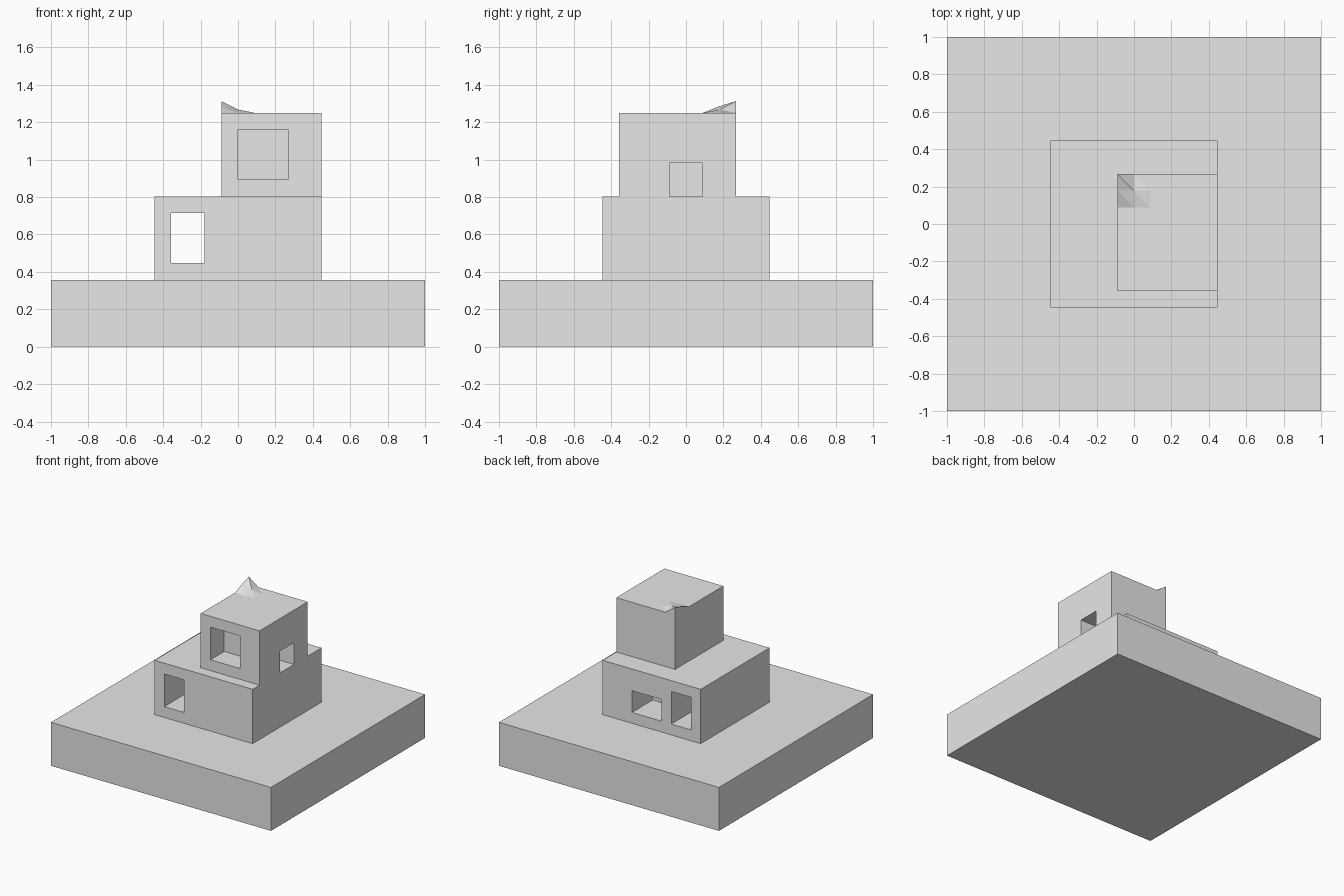
import bpy
import bmesh

cube = bpy.data.objects.get("Cube")
if cube:
    bpy.data.objects.remove(cube, do_unlink=True)

U = 2 / 22.4          # building module
BASE_TOP = 4 * U
HOUSE_TOP = 9 * U
TOWER_TOP = 14 * U

grey = bpy.data.materials.new("plain grey")
grey.use_nodes = True
grey.diffuse_color = (0.8, 0.8, 0.8, 1)
grey.node_tree.nodes["Principled BSDF"].inputs["Base Color"].default_value = (0.8, 0.8, 0.8, 1)


def add_mesh(name, bm):
    bmesh.ops.recalc_face_normals(bm, faces=bm.faces)
    mesh = bpy.data.meshes.new(name)
    bm.to_mesh(mesh)
    bm.free()
    mesh.materials.append(grey)
    obj = bpy.data.objects.new(name, mesh)
    bpy.context.collection.objects.link(obj)
    return obj


def box(name, low, high):
    bm = bmesh.new()
    bmesh.ops.create_cube(bm, size=1)
    for v in bm.verts:
        v.co = [high[i] if v.co[i] > 0 else low[i] for i in range(3)]
    return add_mesh(name, bm)


def cut(obj, low, high):
    """Carve a box-shaped opening, given in modules."""
    cutter = box("cutter", [c * U for c in low], [c * U for c in high])
    cutter.hide_render = True
    mod = obj.modifiers.new("opening", 'BOOLEAN')
    mod.operation = 'DIFFERENCE'
    mod.solver = 'EXACT'
    mod.object = cutter
    bpy.context.view_layer.objects.active = obj
    bpy.ops.object.modifier_apply(modifier=mod.name)
    bpy.data.objects.remove(cutter, do_unlink=True)


# Square ground slab
box("ground_slab", (-1, -1, 0), (1, 1, BASE_TOP))

# Lower storey: passage from front to back, and a deep niche at the back
house = box("lower_storey", (-5 * U, -5 * U, BASE_TOP), (5 * U, 5 * U, HOUSE_TOP))
cut(house, (-4, -6, 5), (-2, 6, 8))
cut(house, (-1, 2, 5), (2, 6, 7))

# Upper storey: front window and side window recesses
tower = box("upper_storey", (-U, -4 * U, HOUSE_TOP), (5 * U, 3 * U, TOWER_TOP))
cut(tower, (0, -5, 10), (3, -2, 13))
cut(tower, (3, -1, 8.5), (6, 1, 11))

# Raised roof corner: a small faceted patch with walls down to the roof
rise = {(0, 0): 0.063, (0, 1): 0.036, (1, 1): 0.018}
bm = bmesh.new()
grid = {(i, j): bm.verts.new(((i - 1) * U, (3 - j) * U, TOWER_TOP + rise.get((i, j), 0)))
        for i in range(3) for j in range(3)}
for i in range(2):
    for j in range(2):
        for side in ((i, j + 1), (i + 1, j)):
            corners = [(i, j), side, (i + 1, j + 1)]
            if any(c in rise for c in corners):
                bm.faces.new([grid[c] for c in corners])
foot = bm.verts.new((-U, 3 * U, TOWER_TOP))
bm.faces.new((foot, grid[0, 0], grid[1, 0]))
bm.faces.new((foot, grid[0, 2], grid[0, 1], grid[0, 0]))
add_mesh("roof_corner_peak", bm)
